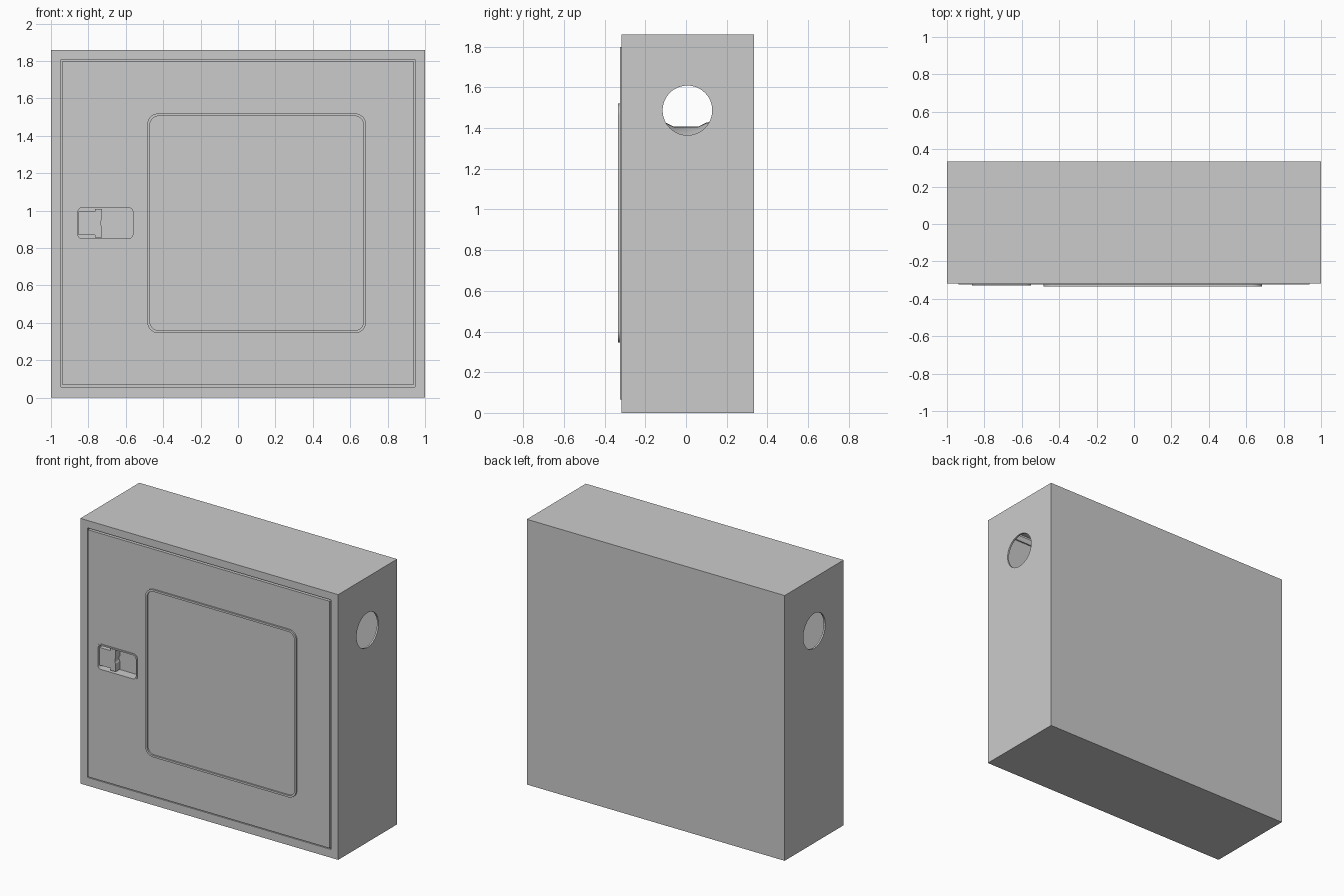
import bpy, bmesh
from math import sin, cos, pi, radians

if "Cube" in bpy.data.objects:
    bpy.data.objects.remove(bpy.data.objects["Cube"])

FRONT, BACK, TOP = -0.318, 0.335, 1.86
WALL = 0.012


def rounded(x0, x1, z0, z1, r=0.0, seg=8):
    """Outline of a rectangle with rounded corners."""
    if r == 0:
        return [(x0, z0), (x1, z0), (x1, z1), (x0, z1)]
    pts = []
    corners = [(x1 - r, z1 - r), (x0 + r, z1 - r), (x0 + r, z0 + r), (x1 - r, z0 + r)]
    for q, (cx, cz) in enumerate(corners):
        for i in range(seg + 1):
            a = (q + i / seg) * pi / 2
            pts.append((cx + r * cos(a), cz + r * sin(a)))
    return pts


def plate(name, loops, y0, y1):
    """Flat plate in the xz plane from y0 to y1; extra loops become holes."""
    cu = bpy.data.curves.new(name, 'CURVE')
    cu.dimensions = '2D'
    cu.fill_mode = 'BOTH'
    cu.extrude = (y1 - y0) / 2
    for loop in loops:
        sp = cu.splines.new('POLY')
        sp.points.add(len(loop) - 1)
        for p, (x, z) in zip(sp.points, loop):
            p.co = (x, z, 0, 1)
        sp.use_cyclic_u = True
    ob = bpy.data.objects.new(name, cu)
    bpy.context.collection.objects.link(ob)
    ob.rotation_euler = (radians(90), 0, 0)
    ob.location.y = (y0 + y1) / 2
    select(ob)
    bpy.ops.object.convert(target='MESH')
    return finish(bpy.context.object)


def select(ob):
    bpy.ops.object.select_all(action='DESELECT')
    ob.select_set(True)
    bpy.context.view_layer.objects.active = ob


def finish(ob):
    select(ob)
    bpy.ops.object.shade_smooth_by_angle(angle=radians(30))
    return ob


def box(name, x0, x1, y0, y1, z0, z1):
    bpy.ops.mesh.primitive_cube_add(size=1, location=((x0 + x1) / 2, (y0 + y1) / 2, (z0 + z1) / 2))
    ob = bpy.context.object
    ob.name = name
    ob.scale = (x1 - x0, y1 - y0, z1 - z0)
    bpy.ops.object.transform_apply(location=False, rotation=False, scale=True)
    return ob


def cut(ob, cutter):
    mod = ob.modifiers.new('cut', 'BOOLEAN')
    mod.operation = 'DIFFERENCE'
    mod.solver = 'EXACT'
    mod.object = cutter
    select(ob)
    bpy.ops.object.modifier_apply(modifier=mod.name)
    bpy.data.objects.remove(cutter, do_unlink=True)


# Hollow cabinet with a door opening and a hose hole in each side
cabinet = box('cabinet', -1, 1, FRONT, BACK, 0, TOP)
cut(cabinet, box('cavity', -1 + WALL, 1 - WALL, FRONT + WALL, BACK - WALL, WALL, TOP - WALL))
cut(cabinet, box('opening', -0.946, 0.946, FRONT - 0.1, FRONT + 0.06, 0.058, 1.808))
bpy.ops.mesh.primitive_cylinder_add(vertices=48, radius=0.122, depth=3,
                                    location=(0, 0.007, 1.487), rotation=(0, pi / 2, 0))
cut(cabinet, bpy.context.object)
finish(cabinet)

# Door with openings for the window and the latch
win_out = rounded(-0.485, 0.685, 0.345, 1.52, 0.06)
win_in = rounded(-0.471, 0.671, 0.359, 1.506, 0.048)
cup_out = rounded(-0.866, -0.552, 0.84, 1.026, 0.032)
cup_in = rounded(-0.856, -0.562, 0.85, 1.016, 0.024)
plate('door', [rounded(-0.937, 0.937, 0.067, 1.799), win_in, cup_in], -0.324, -0.295)
plate('door_stop', [rounded(-0.96, 0.96, 0.044, 1.822), rounded(-0.92, 0.92, 0.084, 1.782)],
      -0.2945, -0.285)

# Window: raised rim and pane
plate('window_rim', [win_out, win_in], -0.335, -0.31)
plate('window_pane', [win_in], -0.325, -0.315)

# Latch: rim, recessed cup and pull plate
plate('latch_rim', [cup_out, cup_in], -0.33, -0.31)
plate('latch_cup_wall', [cup_out, cup_in], -0.295, -0.262)
plate('latch_cup_floor', [cup_out], -0.262, -0.255)
half = [(-0.852, 0.062), (-0.765, 0.062), (-0.765, 0.076), (-0.727, 0.076),
        (-0.727, 0.02), (-0.733, 0.01)]
plate('latch_pull', [[(x, 0.933 + h) for x, h in half] +
                     [(x, 0.933 - h) for x, h in reversed(half)]], -0.318, -0.27)

# Hose reel inside: flared profile turned about the y axis
side = [(0.05, 0.18), (0.50, 0.18), (0.505, 0.17), (0.495, 0.10), (0.475, 0.06)]
profile = side + [(r, -y) for r, y in reversed(side)]
bm = bmesh.new()
N = 64
rings = [[bm.verts.new((0.1 + r * cos(2 * pi * i / N), y, 0.932 + r * sin(2 * pi * i / N)))
          for i in range(N)] for r, y in profile]
for a, b in zip(rings, rings[1:] + rings[:1]):
    for i in range(N):
        j = (i + 1) % N
        bm.faces.new((a[i], a[j], b[j], b[i]))
bmesh.ops.recalc_face_normals(bm, faces=bm.faces)
me = bpy.data.meshes.new('hose_reel')
bm.to_mesh(me)
bm.free()
reel = bpy.data.objects.new('hose_reel', me)
bpy.context.collection.objects.link(reel)
finish(reel)
